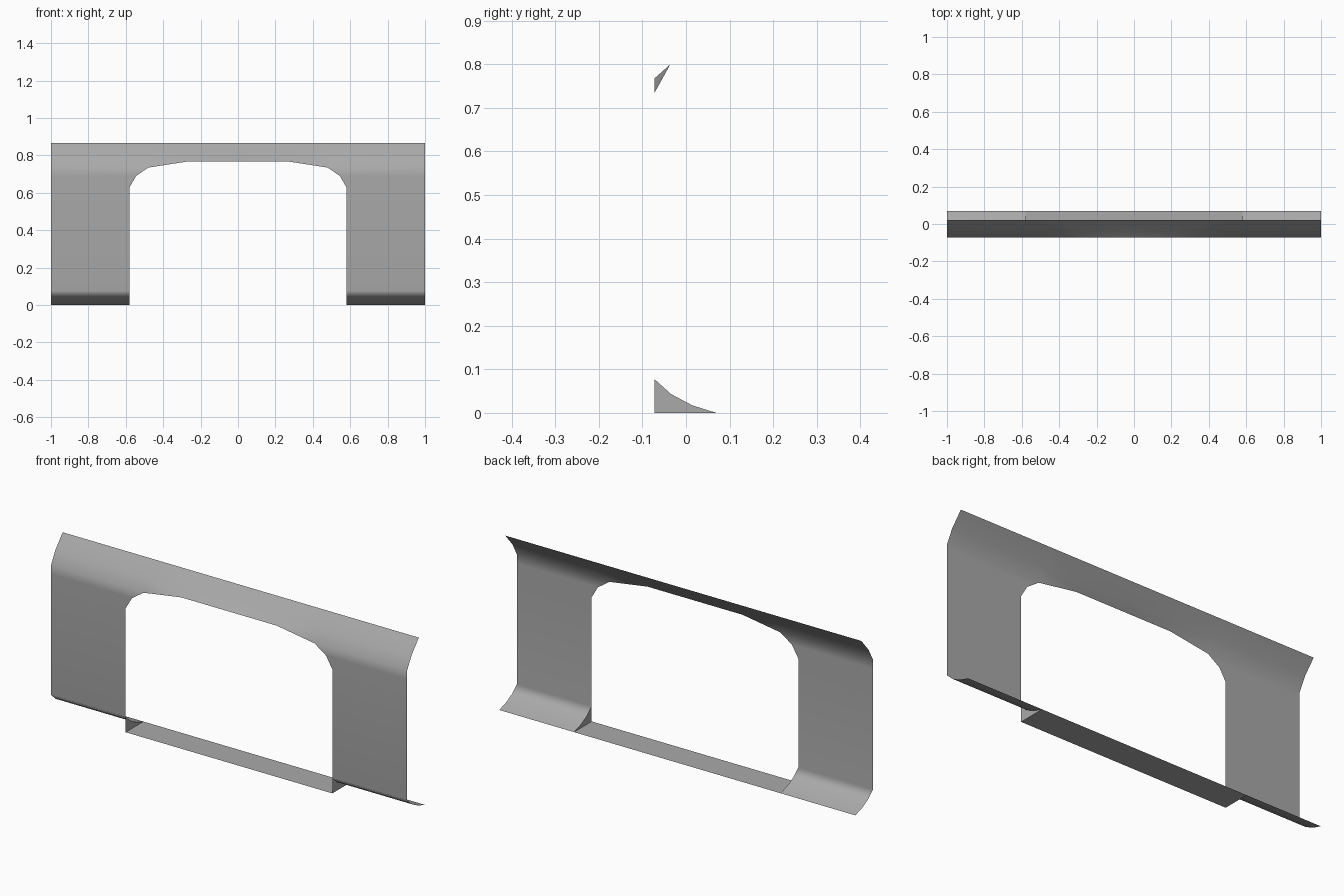
import bpy, bmesh, math

if "Cube" in bpy.data.objects:
    bpy.data.objects.remove(bpy.data.objects["Cube"])

grey = bpy.data.materials.new("mid grey")
grey.use_nodes = True
colour = (0.4, 0.4, 0.4, 1)
grey.diffuse_color = colour
grey.node_tree.nodes["Principled BSDF"].inputs["Base Color"].default_value = colour

FRONT, BACK = -0.072, 0.07      # depth of the wall face and of the sill's rear edge
JAMB = 0.58                     # half width of the opening


def sheet(name, faces, smooth=False):
    """Thin sheet on the +x half, mirrored to the other side."""
    bm = bmesh.new()
    for face in faces:
        bm.faces.new([bm.verts.new(p) for p in face])
    bmesh.ops.remove_doubles(bm, verts=bm.verts, dist=0.0005)
    mesh = bpy.data.meshes.new(name)
    bm.to_mesh(mesh)
    bm.free()
    mesh.materials.append(grey)
    obj = bpy.data.objects.new(name, mesh)
    bpy.context.collection.objects.link(obj)
    bpy.ops.object.select_all(action='DESELECT')
    obj.select_set(True)
    bpy.context.view_layer.objects.active = obj
    if smooth:
        bpy.ops.object.shade_smooth_by_angle(angle=math.radians(60))
    mirror = obj.modifiers.new("Mirror", 'MIRROR')
    mirror.use_clip = True
    if smooth:
        weighted = obj.modifiers.new("Weighted normals", 'WEIGHTED_NORMAL')
        weighted.keep_sharp = True
    return obj


def strip(lower, upper):
    """Quads joining two rows of points, ordered from the centre outwards."""
    return [(a, b, d, c) for a, b, c, d in zip(lower, lower[1:], upper, upper[1:])]


# Flared foot and pillar: (opening edge x, y, z) rows running out to x = 1
foot = [(BACK, 0), (0.015, 0.017), (-0.034, 0.043), (FRONT, 0.077)]
pillar_edge = [(JAMB, y, z) for y, z in foot]
pillar_edge += [(JAMB, FRONT, 0.63), (0.545, FRONT, 0.69), (0.48, FRONT, 0.735)]
outer_edge = [(1, y, z) for x, y, z in pillar_edge]
panel = [(a, b, d, c) for a, b, c, d in
         zip(pillar_edge, outer_edge, pillar_edge[1:], outer_edge[1:])]

# Header: arched lower edge, then two bands leaning back to the top
columns = [0, 0.267, 0.48, 1]
arch = [(x, FRONT, 0.768 if x < 0.3 else 0.735) for x in columns]
middle = [(x, -0.036, 0.80) for x in columns]
top = [(x, 0.022, 0.867) for x in columns]
panel += strip(arch, middle) + strip(middle, top)
sheet("wall_panel", panel, smooth=True)

# Flat sill across the opening
sheet("door_sill", [[(0, FRONT, 0), (JAMB, FRONT, 0), (JAMB, BACK, 0), (0, BACK, 0)]])

# End plates closing the flared foot beside the sill
sheet("sill_end_plates", [[(JAMB, FRONT, 0)] + [(JAMB, y, z) for y, z in reversed(foot)]])
